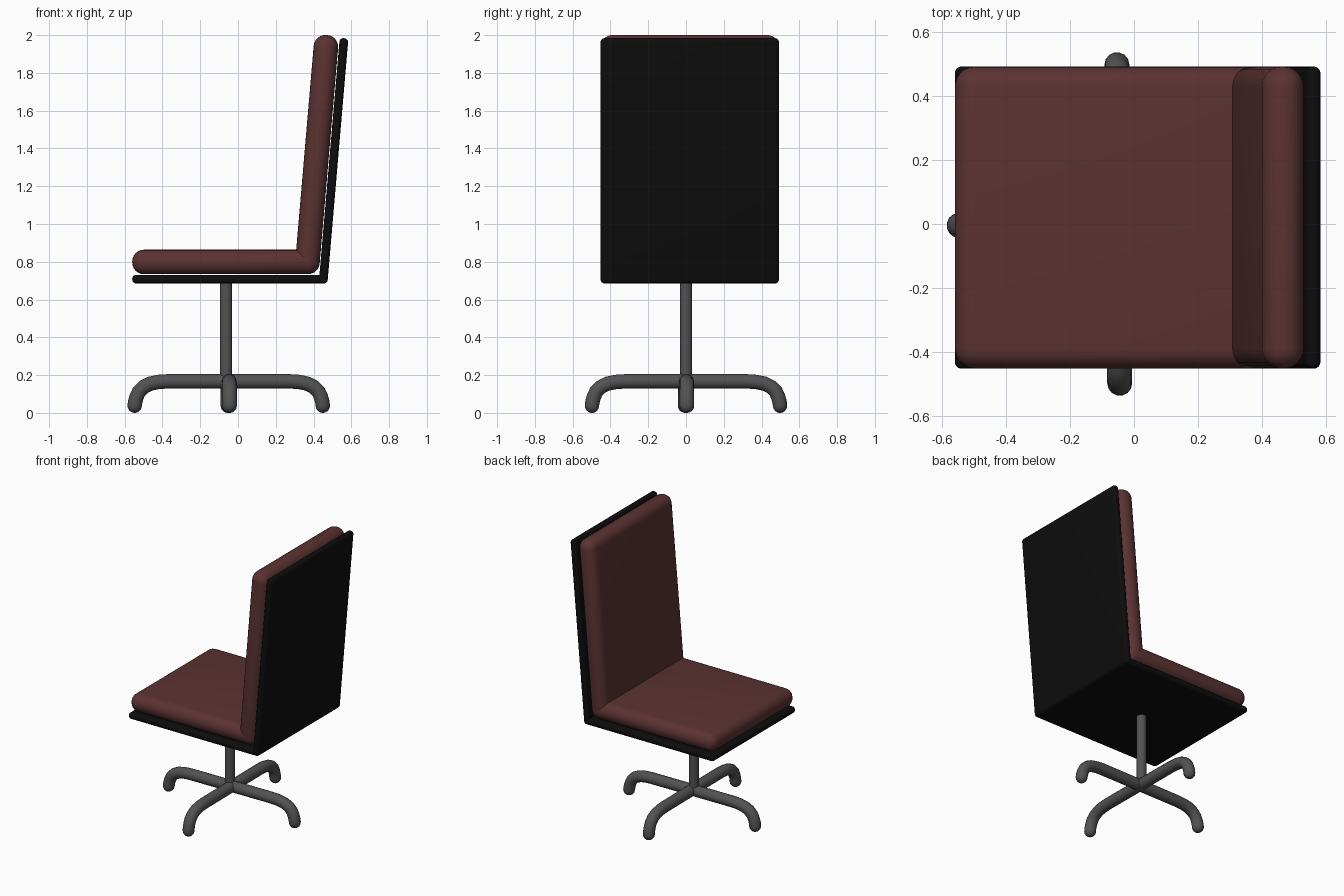
import bpy, math

if "Cube" in bpy.data.objects:
    bpy.data.objects.remove(bpy.data.objects["Cube"])


def material(name, rgb):
    m = bpy.data.materials.new(name)
    m.diffuse_color = (*rgb, 1)
    m.use_nodes = True
    m.node_tree.nodes["Principled BSDF"].inputs["Base Color"].default_value = m.diffuse_color
    return m


LEATHER = material("dark_red_upholstery", (0.105, 0.032, 0.032))
BLACK = material("black_shell", (0.004, 0.004, 0.004))
METAL = material("dark_grey_metal", (0.085, 0.085, 0.085))


def smooth(ob, angle=40):
    bpy.ops.object.select_all(action='DESELECT')
    ob.select_set(True)
    bpy.context.view_layer.objects.active = ob
    bpy.ops.object.shade_smooth_by_angle(angle=math.radians(angle))


def rounded_panel(name, size, loc, radius, mat, tilt=0):
    bpy.ops.mesh.primitive_cube_add(size=1, location=loc)
    ob = bpy.context.object
    ob.name = name
    ob.scale = size
    bpy.ops.object.transform_apply(location=False, rotation=False, scale=True)
    ob.rotation_euler.y = tilt
    ob.data.materials.append(mat)
    bev = ob.modifiers.new("round_edges", 'BEVEL')
    bev.width, bev.segments = radius, 6
    bpy.ops.object.modifier_apply(modifier=bev.name)
    smooth(ob)
    return ob


# Seat and leaning backrest: padded cushions on thin shells
MID_Y, WIDE, LEAN = 0.02, 0.944, math.atan(0.0856)
rounded_panel("seat_cushion", (0.99, WIDE, 0.13), (-0.065, MID_Y, 0.799), 0.062, LEATHER)
rounded_panel("seat_shell", (1.035, WIDE, 0.046), (-0.0425, MID_Y, 0.708), 0.021, BLACK)
rounded_panel("back_cushion", (0.13, WIDE, 1.27), (0.4165, MID_Y, 1.3675), 0.062, LEATHER, LEAN)
rounded_panel("back_shell", (0.046, WIDE, 1.30), (0.506, MID_Y, 1.336), 0.021, BLACK, LEAN)

# Central column
bpy.ops.mesh.primitive_cylinder_add(vertices=32, radius=0.032, depth=0.54, location=(-0.063, 0, 0.43))
column = bpy.context.object
column.name = "column"
column.data.materials.append(METAL)
smooth(column)

# Four bent tube legs with rounded feet: (distance out, height)
R = 0.039
PATH = [(0, 0.167), (0.32, 0.167), (0.37, 0.164), (0.415, 0.155), (0.45, 0.138),
        (0.475, 0.113), (0.488, 0.085), (0.495, 0.06), (0.498, R)]
points = [(x, z, 1) for x, z in PATH]
for a in (20, 40, 60, 75, 89):
    t = math.radians(a)
    points.append((0.498 + 0.003 * math.sin(t), R - R * math.sin(t), math.cos(t)))

for i, side in enumerate(("right", "back", "left", "front")):
    cu = bpy.data.curves.new(side + "_leg", 'CURVE')
    cu.dimensions = '3D'
    cu.bevel_depth, cu.bevel_resolution, cu.use_fill_caps = R, 5, True
    sp = cu.splines.new('POLY')
    sp.points.add(len(points) - 1)
    for p, (x, z, r) in zip(sp.points, points):
        p.co, p.radius = (x, 0, z, 1), r
    cu.materials.append(METAL)
    leg = bpy.data.objects.new(side + "_leg", cu)
    bpy.context.collection.objects.link(leg)
    leg.location = (-0.049, 0, 0)
    leg.rotation_euler.z = math.radians(90 * i + 0.5)
    bpy.ops.object.select_all(action='DESELECT')
    leg.select_set(True)
    bpy.context.view_layer.objects.active = leg
    bpy.ops.object.convert(target='MESH')
    smooth(bpy.context.object, 50)
